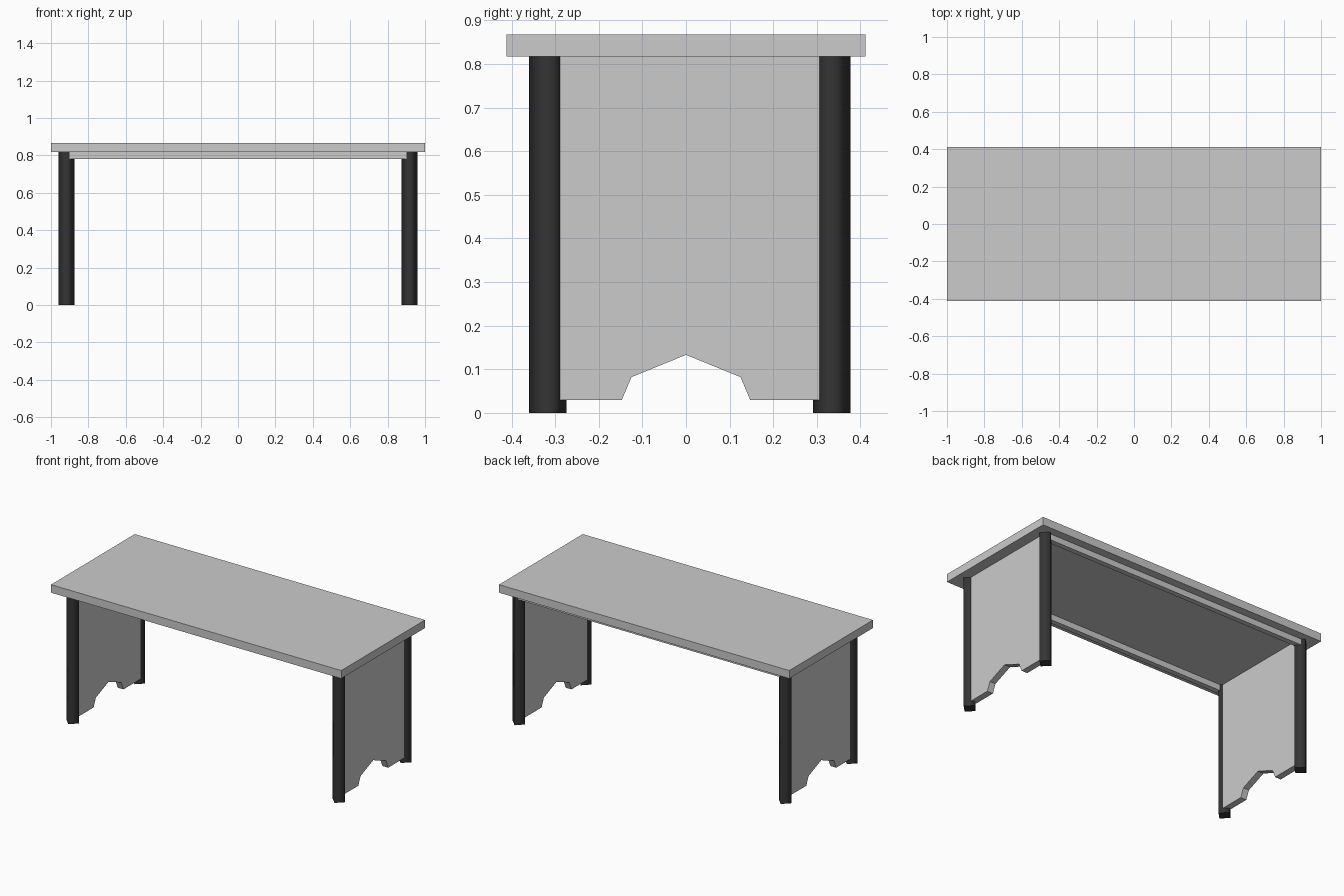
import bpy, bmesh, math

if "Cube" in bpy.data.objects:
    bpy.data.objects.remove(bpy.data.objects["Cube"])

TOP_Z = 0.817      # underside of the table top

dark = bpy.data.materials.new("dark_leg")
dark.diffuse_color = (0.035, 0.035, 0.035, 1)
dark.use_nodes = True
dark.node_tree.nodes["Principled BSDF"].inputs["Base Color"].default_value = dark.diffuse_color


def make_object(name, bm):
    bmesh.ops.recalc_face_normals(bm, faces=bm.faces[:])
    mesh = bpy.data.meshes.new(name)
    bm.to_mesh(mesh)
    bm.free()
    obj = bpy.data.objects.new(name, mesh)
    bpy.context.collection.objects.link(obj)
    return obj


def prism(name, profile, direction):
    """Extrude a closed planar profile along a direction."""
    bm = bmesh.new()
    face = bm.faces.new([bm.verts.new(p) for p in profile])
    out = bmesh.ops.extrude_face_region(bm, geom=[face])
    verts = [g for g in out["geom"] if isinstance(g, bmesh.types.BMVert)]
    bmesh.ops.translate(bm, verts=verts, vec=direction)
    return make_object(name, bm)


def box(name, x, y, z):
    profile = [(x[0], y[0], z[0]), (x[1], y[0], z[0]),
               (x[1], y[1], z[0]), (x[0], y[1], z[0])]
    return prism(name, profile, (0, 0, z[1] - z[0]))


# Table top
box("table_top", (-1, 1), (-0.412, 0.412), (TOP_Z, 0.867))

# Four-sided posts turned corner-outward, smooth round the sides
R = 0.043
for depth, y in (("front", -0.317), ("back", 0.334)):
    for side, x in (("left", -0.917), ("right", 0.917)):
        profile = [(x + R * math.cos(i * math.pi / 2),
                    y + R * math.sin(i * math.pi / 2), 0) for i in range(4)]
        leg = prism(f"{depth}_{side}_leg", profile, (0, 0, TOP_Z))
        leg.data.materials.append(dark)
        for poly in leg.data.polygons:
            poly.use_smooth = abs(poly.normal.z) < 0.5

# End panels with an angular cut-out along the bottom
outline = [(-0.317, 0.03), (-0.147, 0.03), (-0.125, 0.082), (0, 0.133),
           (0.125, 0.082), (0.147, 0.03), (0.334, 0.03),
           (0.334, TOP_Z), (-0.317, TOP_Z)]
for side, s in (("left", -1), ("right", 1)):
    prism(f"{side}_end_panel", [(s * 0.932, y, z) for y, z in outline],
          (-s * 0.04, 0, 0))

# Long rails under the top
box("front_rail", (-0.9, 0.9), (-0.344, -0.312), (0.78, TOP_Z))
box("back_rail", (-0.9, 0.9), (0.329, 0.361), (0.78, TOP_Z))
